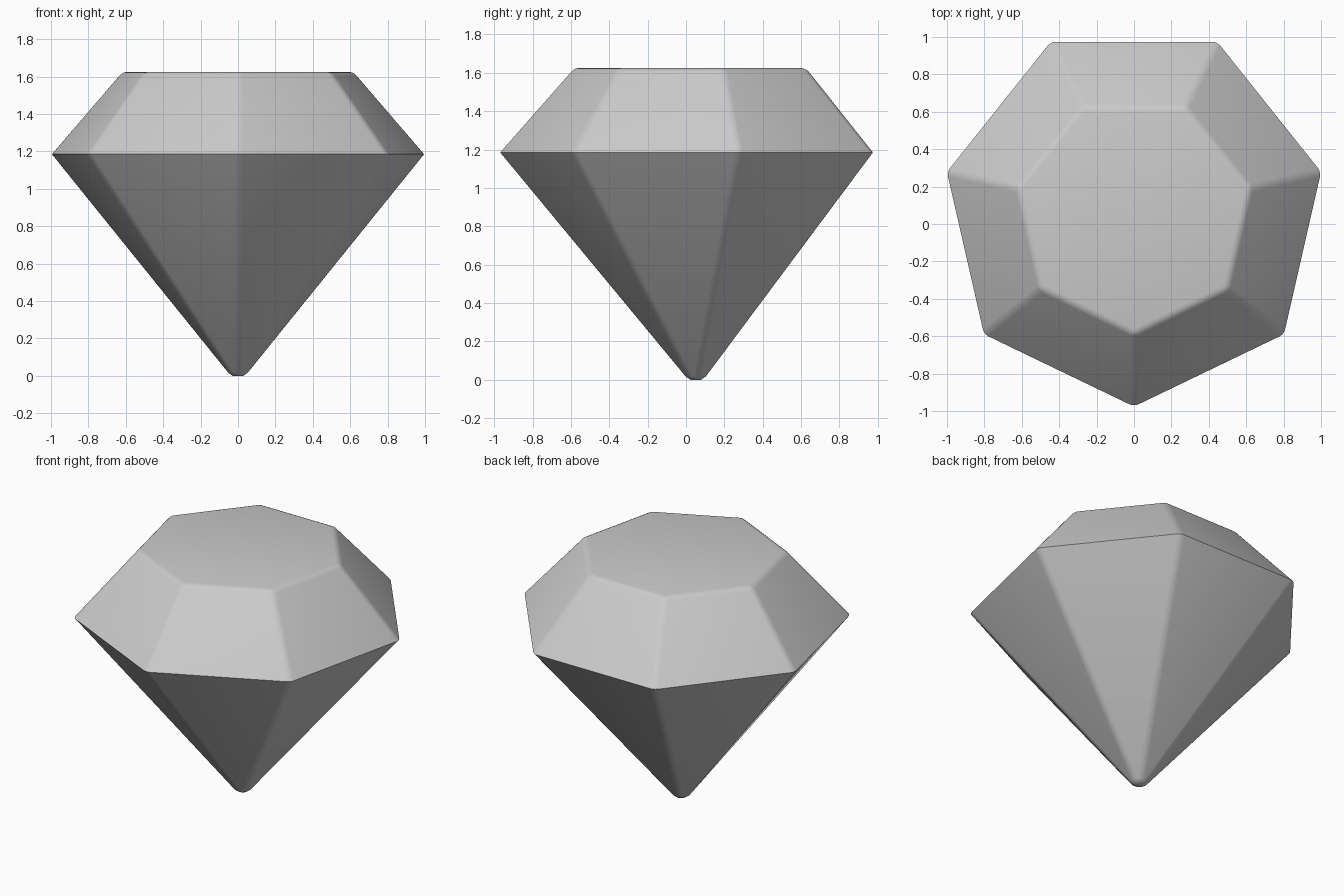
import bpy, bmesh, math

if "Cube" in bpy.data.objects:
    bpy.data.objects.remove(bpy.data.objects["Cube"])

SIDES = 7
CENTRE_Y = 0.05
GIRDLE_R, GIRDLE_Z = 1.0257, 1.185
TABLE_R, TABLE_Z = 0.638, 1.625
TIP_Z = -0.023

bm = bmesh.new()


def ring(radius, z):
    """Heptagon with one corner pointing to the front."""
    angles = [-math.pi / 2 + k * math.tau / SIDES for k in range(SIDES)]
    return [bm.verts.new((radius * math.cos(a), CENTRE_Y + radius * math.sin(a), z))
            for a in angles]


# Table, crown facets and pavilion facets
girdle = ring(GIRDLE_R, GIRDLE_Z)
table = ring(TABLE_R, TABLE_Z)
tip = bm.verts.new((0, CENTRE_Y, TIP_Z))
bm.faces.new(table)
for i in range(SIDES):
    j = (i + 1) % SIDES
    bm.faces.new((girdle[i], girdle[j], table[j], table[i]))
    bm.faces.new((tip, girdle[j], girdle[i]))

# Soften every edge except the crisp girdle
soft = [e for e in bm.edges if not all(v in girdle for v in e.verts)]
bmesh.ops.bevel(bm, geom=soft, offset=0.025, offset_type='OFFSET', segments=3,
                profile=0.5, affect='EDGES', clamp_overlap=True)

# Rest the rounded tip on the ground
lowest = min(bm.verts, key=lambda v: v.co.z)
shift = -lowest.co.z
for v in bm.verts:
    if v.co.z < 0.15:
        v.co.z += shift
bmesh.ops.recalc_face_normals(bm, faces=bm.faces[:])

mesh = bpy.data.meshes.new("cut_gem")
bm.to_mesh(mesh)
bm.free()
gem = bpy.data.objects.new("cut_gem", mesh)
bpy.context.collection.objects.link(gem)

# Smooth facet transitions, sharp girdle
bpy.context.view_layer.objects.active = gem
gem.select_set(True)
bpy.ops.object.shade_smooth_by_angle(angle=math.radians(35))
